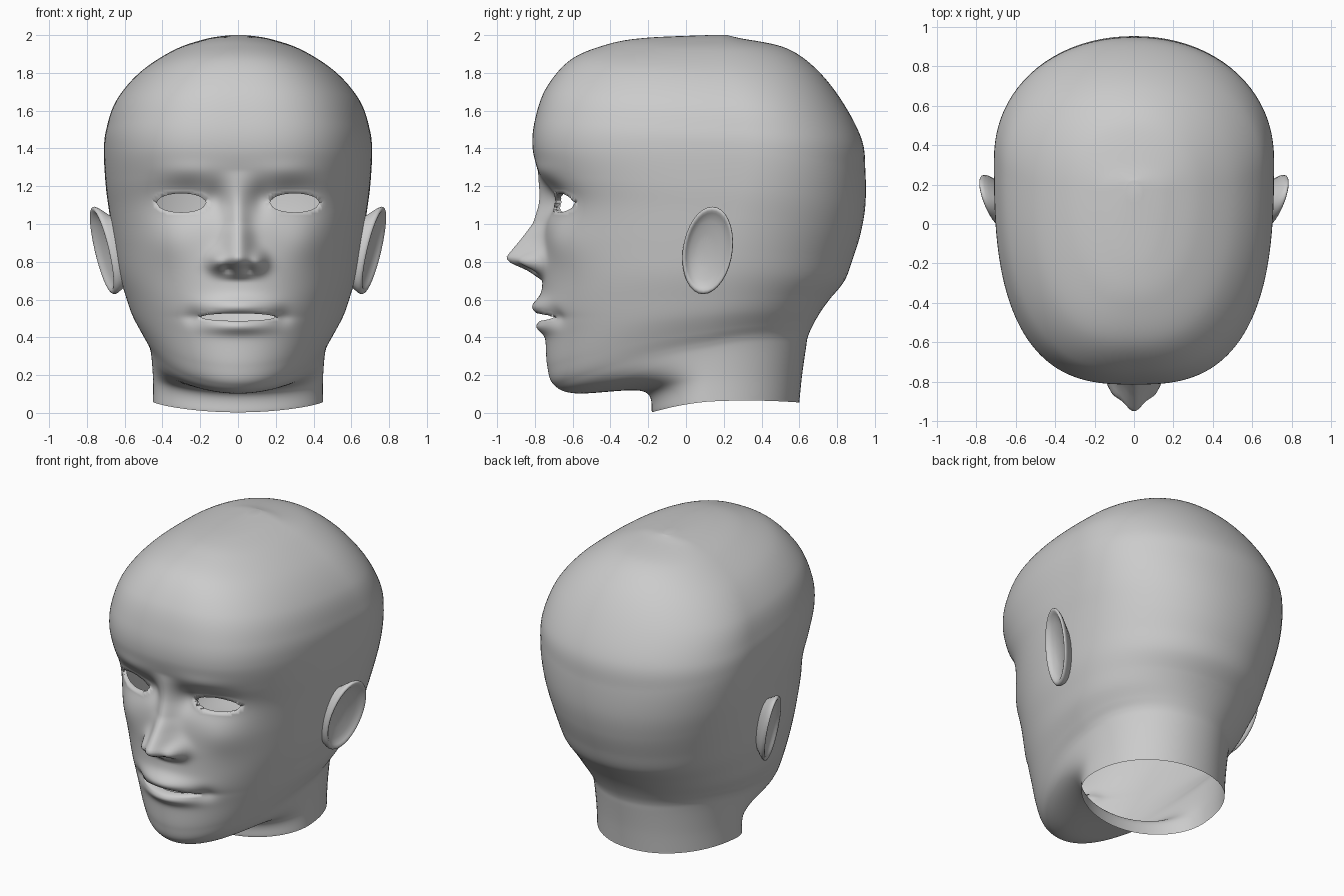
import bpy, bmesh, math

if "Cube" in bpy.data.objects:
    bpy.data.objects.remove(bpy.data.objects["Cube"])

# Head rings, crown to neck: front z, side z, back z, front y, back y, half width
RINGS = [
    (2.0, 2.0, 2.0, .12, .22, .04),
    (1.985, 1.98, 1.985, -.22, .28, .17),
    (1.95, 1.92, 1.935, -.42, .52, .34),
    (1.87, 1.8, 1.83, -.61, .68, .52),
    (1.72, 1.65, 1.66, -.74, .82, .645),
    (1.55, 1.5, 1.45, -.80, .93, .697),
    (1.40, 1.38, 1.28, -.812, .95, .71),
    (1.25, 1.2, 1.1, -.775, .95, .70),
    (1.10, 1.05, .95, -.745, .925, .68),
    (.90, .88, .82, -.755, .885, .655),
    (.70, .74, .70, -.76, .84, .63),
    (.55, .62, .60, -.765, .76, .595),
    (.40, .52, .53, -.745, .71, .56),
    (.25, .43, .46, -.735, .67, .51),
    (.15, .37, .40, -.70, .645, .475),
    (.103, .31, .34, -.58, .635, .46),
    (.115, .18, .20, -.23, .615, .45),
    (.003, .06, .055, -.18, .60, .45),
]
# Nose ridge: z, projection, half width
NOSE = [(1.28, 0, .06), (1.1, .04, .055), (1.0, .065, .06), (.92, .12, .07),
        (.82, .20, .095), (.79, .17, .10), (.76, .09, .10), (.70, 0, .07)]
# Soft face bumps: |x|, z, x radius, z radius, amount forward
BUMPS = [
    (.27, 1.13, .16, .09, -.065), (.12, 1.13, .05, .08, -.025), (.30, 1.11, .11, .055, .03),
    (.26, 1.28, .16, .05, .012), (.37, .90, .13, .12, .025), (.11, .80, .042, .05, .065),
    (.055, .762, .022, .014, -.04), (0, .56, .18, .05, .05),
    (0, .455, .16, .036, .04), (0, .507, .2, .02, -.025), (.24, .51, .05, .05, -.02),
]
# Openings: x, z, x radius, z radius, lid depth
HOLES = [(.30, 1.112, .13, .05, .03), (-.30, 1.112, .13, .05, .03), (0, .507, .195, .02, .05)]
STEPS, COLS = 14, 160


def catmull(p0, p1, p2, p3, t):
    return [.5 * (2 * b + (c - a) * t + (2 * a - 5 * b + 4 * c - d) * t * t + (3 * b - a - 3 * c + d) * t ** 3)
            for a, b, c, d in zip(p0, p1, p2, p3)]


def face_relief(x, z):
    ax, out = abs(x), 0
    for (z0, a0, w0), (z1, a1, w1) in zip(NOSE, NOSE[1:]):
        if z1 <= z < z0:
            t = (z0 - z) / (z0 - z1)
            out = (a0 + (a1 - a0) * t) * math.exp(-(ax / (w0 + (w1 - w0) * t)) ** 2)
    for bx, bz, rx, rz, amt in BUMPS:
        out += amt * math.exp(-((ax - bx) / rx) ** 2 - ((z - bz) / rz) ** 2)
    return out


def ring_point(ring, u):
    zf, zs, zb, yf, yb, w = ring
    boxy = math.exp(-((zs - 1.4) / .5) ** 2)    # forehead level is squarer and widest further back
    yc = .12 + .21 * boxy
    phi = math.pi * (.35 * u + .65 * u ** 3)    # columns crowd towards the face
    s, c = math.sin(phi), math.cos(phi)
    depth, n = (yc - yf, 2 + .8 * boxy) if c > 0 else (yb - yc, 2.1)
    r = (abs(s / w) ** n + abs(c / depth) ** n) ** (-1 / n)
    x, y, k = r * s, yc - r * c, r * c / depth
    z = zs + (zf - zb) / 2 * k + ((zf + zb) / 2 - zs) * k * k
    if y < -.2:
        y -= face_relief(x, z)
    return x, y, z


def finish(bm, name):
    bmesh.ops.recalc_face_normals(bm, faces=bm.faces)
    me = bpy.data.meshes.new(name)
    bm.to_mesh(me)
    bm.free()
    me.shade_smooth()
    ob = bpy.data.objects.new(name, me)
    bpy.context.collection.objects.link(ob)
    return ob


def bridge(bm, a, b):
    n = len(a)
    for i in range(n):
        bm.faces.new((a[i], a[(i + 1) % n], b[(i + 1) % n], b[i]))


# Head and neck shell
bm = bmesh.new()
rows = []
last = len(RINGS) - 1
for i in range(last):
    pts = [RINGS[max(0, min(last, i + k))] for k in (-1, 0, 1, 2)]
    for s in range(STEPS + (i == last - 1)):
        ring = catmull(*pts, s / STEPS)
        rows.append([bm.verts.new(ring_point(ring, 2 * j / COLS - 1)) for j in range(COLS)])
for a, b in zip(rows, rows[1:]):
    bridge(bm, a, b)
bm.faces.new(rows[0])
inner = [v for v in bm.verts if not v.is_boundary]
bmesh.ops.smooth_vert(bm, verts=inner, factor=.5, use_axis_x=True, use_axis_y=True, use_axis_z=True)

# Eye and mouth openings with inward lids
for hx, hz, rx, rz, depth in HOLES:
    gone = [v for v in bm.verts if v.co.y < -.3
            and ((v.co.x - hx) / rx) ** 2 + ((v.co.z - hz) / rz) ** 2 < 1]
    bmesh.ops.delete(bm, geom=gone, context='VERTS')
    rim = [e for e in bm.edges if e.is_boundary
           and all(v.co.y < -.3 and abs(v.co.x - hx) < rx * 1.3 and abs(v.co.z - hz) < rz + .05 for v in e.verts)]
    for v in {v for e in rim for v in e.verts}:
        t = max(-1, min(1, (v.co.x - hx) / rx))
        side = 1 if v.co.z > hz else -1
        v.co.x = hx + t * rx
        v.co.z = hz + side * rz * math.sqrt(1 - t * t)
    for v in bmesh.ops.extrude_edge_only(bm, edges=rim)['geom']:
        if isinstance(v, bmesh.types.BMVert):
            v.co.y += depth
finish(bm, "head")

# Ears: egg outline in y, z, shaped by concentric rings of scale, x offset, y shift
EAR_RINGS = [(.62, -.12, -.05), (.85, -.05, -.01), (1, -.015, 0), (.99, .008, 0),
             (.9, .012, 0), (.8, -.012, 0), (.55, -.025, -.01), (.25, -.04, -.02)]
for side, name in ((1, "ear_right"), (-1, "ear_left")):
    bm = bmesh.new()
    loops = []
    for sc, off, shift in EAR_RINGS:
        loop = []
        for i in range(16):
            a = math.tau * i / 16
            dy = (.137 * math.cos(a) + .025 * math.sin(a)) * sc + shift
            dz = .24 * math.sin(a) * sc
            loop.append(bm.verts.new((side * (.712 + .2 * dz + .3 * dy + off), .115 + dy, .86 + dz)))
        loops.append(loop)
    for a, b in zip(loops, loops[1:]):
        bridge(bm, a, b)
    bm.faces.new(loops[-1])
    ear = finish(bm, name)
    sub = ear.modifiers.new("smooth", 'SUBSURF')
    sub.levels = sub.render_levels = 1
